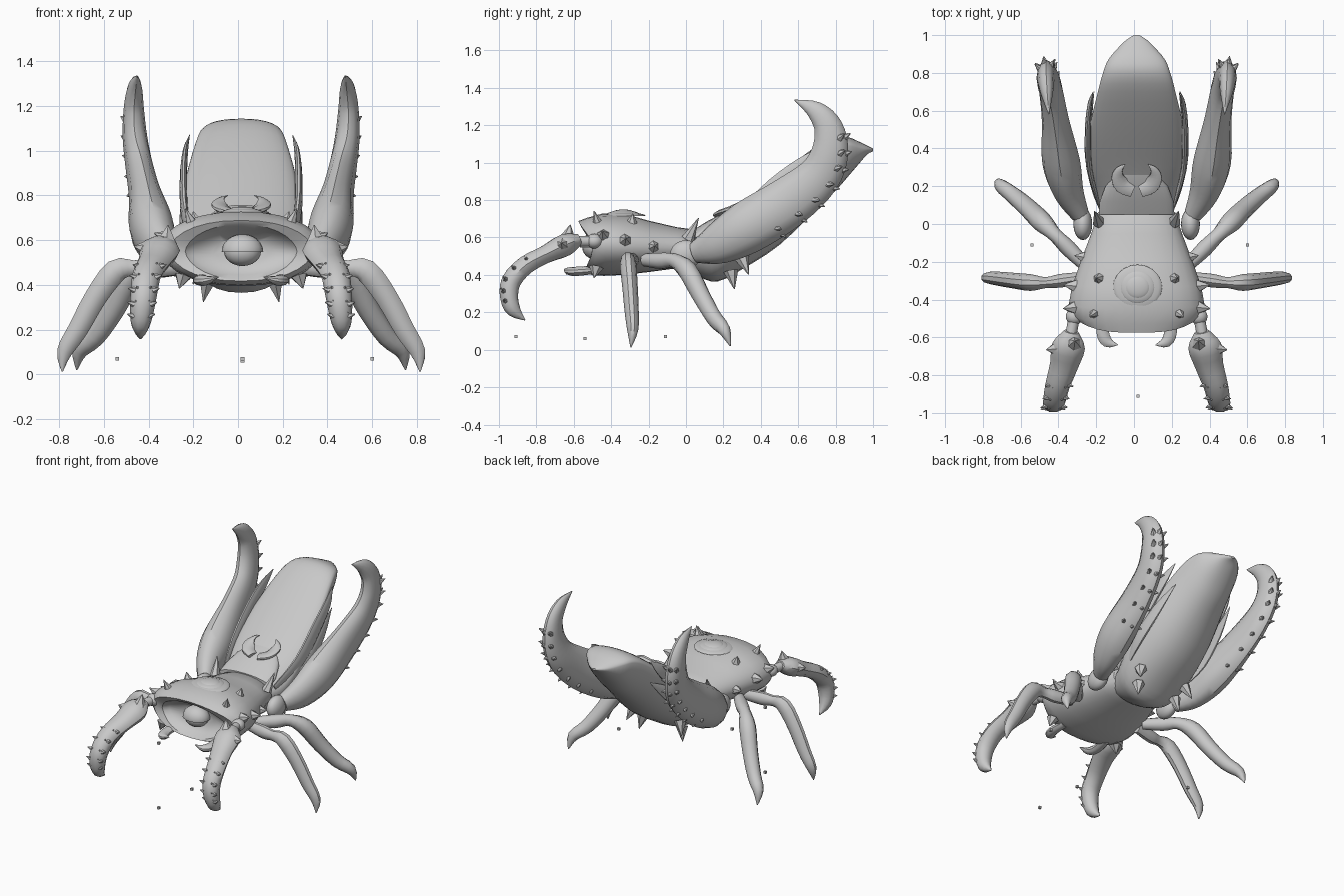
import bpy, bmesh, math
from mathutils import Vector

if "Cube" in bpy.data.objects:
    bpy.data.objects.remove(bpy.data.objects["Cube"])

CX = 0.014  # symmetry plane
grey = bpy.data.materials.new("shell grey")
grey.diffuse_color = (0.58, 0.58, 0.58, 1)
grey.use_nodes = True
grey.node_tree.nodes["Principled BSDF"].inputs["Base Color"].default_value = grey.diffuse_color


def finish(name, bm, angle=40):
    bmesh.ops.recalc_face_normals(bm, faces=bm.faces)
    me = bpy.data.meshes.new(name)
    bm.to_mesh(me)
    bm.free()
    me.materials.append(grey)
    ob = bpy.data.objects.new(name, me)
    bpy.context.collection.objects.link(ob)
    bpy.ops.object.select_all(action='DESELECT')
    ob.select_set(True)
    bpy.context.view_layer.objects.active = ob
    bpy.ops.object.shade_smooth_by_angle(angle=math.radians(angle))
    return ob


def skin(bm, rings):
    """Join rings of points into a closed skin."""
    rows = [[bm.verts.new(p) for p in r] for r in rings]
    n = len(rows[0])
    for a, b in zip(rows, rows[1:]):
        for i in range(n):
            j = (i + 1) % n
            bm.faces.new((a[i], a[j], b[j], b[i]))
    bm.faces.new(rows[0][::-1])
    bm.faces.new(rows[-1])


def spline(pts, steps):
    """Catmull-Rom through points of any dimension."""
    out = []
    for i in range(len(pts) - 1):
        p0, p1, p2 = pts[max(i - 1, 0)], pts[i], pts[i + 1]
        p3 = pts[min(i + 2, len(pts) - 1)]
        for k in range(steps):
            t = k / steps
            out.append([0.5 * (2 * b + (c - a) * t + (2 * a - 5 * b + 4 * c - d) * t * t
                               + (3 * b - a - 3 * c + d) * t ** 3)
                        for a, b, c, d in zip(p0, p1, p2, p3)])
    return out + [list(pts[-1])]


def tube(bm, pts, s=1, ref=(1, 0, 0), flat=1.0, steps=3, sides=10):
    """Tapered limb; points are (x, y, z, radius[, radius along ref])."""
    pts = spline(pts, steps)
    rings, ref = [], Vector(ref)
    for i, p in enumerate(pts):
        a, b = pts[max(i - 1, 0)], pts[min(i + 1, len(pts) - 1)]
        t = (Vector(b[:3]) - Vector(a[:3])).normalized()
        u = (ref - ref.dot(t) * t).normalized()
        v = t.cross(u)
        r = max(p[3], 0.002)
        ru = max(p[4], 0.002) if len(p) > 4 else r * flat
        ring = []
        for k in range(sides):
            w = 2 * math.pi * k / sides
            q = Vector(p[:3]) + u * (ru * math.cos(w)) + v * (r * math.sin(w))
            ring.append((CX + s * q.x, q.y, q.z))
        rings.append(ring)
    skin(bm, rings)


def spike(bm, base, d, length, r, s=1):
    b, d = Vector(base), Vector(d).normalized()
    e = b + d * length
    ref = (0, 0, 1) if abs(d.z) < 0.7 else (0, 1, 0)
    tube(bm, [(*b, r), (*e, 0.001)], s, ref, 1, 1, 6)


def ball(bm, c, size, s=1):
    res = bmesh.ops.create_uvsphere(bm, u_segments=20, v_segments=12, radius=1)
    for v in res['verts']:
        v.co = (CX + s * c[0] + v.co.x * size[0], c[1] + v.co.y * size[1], c[2] + v.co.z * size[2])


def dome(bm, c, size, cut=0.0):
    """Upper part of an ellipsoid, cut off flat."""
    tmp = bmesh.ops.create_uvsphere(bm, u_segments=20, v_segments=12, radius=1)['verts']
    geom = tmp + list({e for v in tmp for e in v.link_edges}) + list({f for v in tmp for f in v.link_faces})
    res = bmesh.ops.bisect_plane(bm, geom=geom, plane_co=(0, 0, cut), plane_no=(0, 0, 1), clear_inner=True)
    for v in {v for v in res['geom'] if isinstance(v, bmesh.types.BMVert) and v.is_valid}:
        v.co = (CX + c[0] + v.co.x * size[0], c[1] + v.co.y * size[1], c[2] + v.co.z * size[2])


def body_ring(y, zc, hw, top, bot, point=1.0, sweep=0.0, n=28):
    ring = []
    for k in range(n):
        w = 2 * math.pi * k / n
        c, q = math.cos(w), math.sin(w)
        h = (top - zc) if q > 0 else (zc - bot)
        ring.append((CX + hw * math.copysign(abs(c) ** 0.9, c),
                     y + sweep * abs(c) ** 3 + sweep * 0.5 * max(-q, 0),
                     zc + h * math.copysign(abs(q) ** point, q)))
    return ring


# Head shell with a hollow face
bm = bmesh.new()
skin(bm, [body_ring(*r) for r in [
    (0.08, .54, .17, .625, .46), (0.06, .54, .205, .64, .45),
    (-.05, .545, .24, .655, .435), (-.2, .55, .297, .69, .415),
    (-.33, .555, .342, .727, .40), (-.45, .565, .36, .727, .395, 1, .02),
    (-.53, .565, .35, .705, .40, 1, .05), (-.575, .555, .32, .688, .417, 1.05, .07),
    (-.565, .55, .25, .67, .425, 1.2, .06), (-.505, .55, .215, .645, .445, 1.15, .03),
    (-.46, .55, .125, .605, .49)]])
# Ridge spikes around the shell
for s in (1, -1):
    for base, d, l, r in [((.22, -.47, .67), (.4, -.3, 1), .08, .03),
                          ((.20, -.29, .68), (.3, .1, 1), .05, .03),
                          ((.31, -.33, .58), (1, .1, .2), .08, .045),
                          ((.31, -.44, .60), (1, -.1, .4), .085, .05),
                          ((.26, -.18, .55), (1, .2, .1), .07, .045),
                          ((.20, .01, .59), (.2, .5, 1), .13, .035),
                          ((.26, -.48, .44), (.3, -.2, -1), .06, .04)]:
        spike(bm, base, d, l, r, s)
finish("head_shell", bm)

# Eye with a heavy upper lid
bm = bmesh.new()
ball(bm, (.006, -.49, .55), (.083, .065, .066))
finish("eye", bm)
bm = bmesh.new()
dome(bm, (.006, -.49, .55), (.093, .078, .076), -.05)
finish("eyelid", bm)

# Stepped dome on the crown
bm = bmesh.new()
for rx, ry, z, h in [(.13, .12, .715, .020), (.095, .09, .722, .022), (.07, .065, .728, .022)]:
    dome(bm, (.005, -.335, z), (rx, ry, h))
finish("crown_dome", bm)

# Raised abdomen
bm = bmesh.new()
prof = [(.0, .52, .17, .60, .43), (.08, .53, .20, .635, .385), (.17, .56, .235, .685, .365),
        (.3, .68, .262, .78, .43), (.5, .86, .25, .94, .56), (.7, 1.03, .205, 1.09, .755),
        (.8, 1.085, .178, 1.14, .85), (.87, 1.09, .15, 1.135, .93),
        (.93, 1.075, .10, 1.11, 1.0), (.97, 1.07, .06, 1.09, 1.045), (1.0, 1.07, .015, 1.075, 1.06)]
skin(bm, [body_ring(*p, 1, 0) for p in spline(prof, 3)])
for s in (1, -1):
    # overlapping side scales
    tube(bm, [(.20, .10, .58, .02), (.25, .3, .70, .055), (.258, .48, .87, .055),
              (.25, .62, .99, .04), (.23, .70, 1.07, .003)], s, flat=.3)
    tube(bm, [(.235, .25, .56, .02), (.26, .38, .66, .05), (.25, .55, .80, .045),
              (.225, .70, .92, .003)], s, flat=.3)
    # belly spikes
    for base, d in [((.15, .24, .42), (.2, .2, -1)), ((.18, .3, .49), (.4, .4, -1))]:
        spike(bm, base, d, .10, .04, s)
finish("abdomen", bm)

# Neck plate with a pair of curved prongs
bm = bmesh.new()
skin(bm, [body_ring(*r) for r in [
    (.05, .60, .20, .648, .58), (.12, .635, .195, .69, .61),
    (.2, .685, .165, .733, .665), (.26, .725, .11, .757, .71)]])
for s in (1, -1):
    tube(bm, [(.02, .18, .72, .04), (.075, .205, .735, .045), (.10, .25, .76, .035),
              (.09, .29, .785, .018), (.06, .315, .80, .002)], s, ref=(0, 0, 1), flat=.4)
finish("neck_plate", bm)

rear_arm = [(.30, .05, .52, .06, .05), (.36, .17, .565, .11, .08), (.40, .33, .655, .14, .10),
            (.43, .55, .79, .135, .072), (.455, .71, .925, .115, .062),
            (.475, .77, 1.06, .098, .055), (.48, .76, 1.19, .077, .045),
            (.475, .69, 1.28, .05, .032), (.465, .58, 1.335, .002, .002)]
front_arm = [(.345, -.57, .59, .03, .04), (.36, -.645, .56, .062, .088),
             (.385, -.75, .51, .05, .075), (.42, -.86, .45, .052, .065),
             (.435, -.935, .365, .055, .06), (.445, -.945, .275, .05, .052),
             (.45, -.92, .21, .04, .038), (.45, -.86, .158, .002, .002)]
mid_leg = [(.27, -.28, .48, .035), (.4, -.30, .475, .045), (.48, -.31, .475, .036),
           (.56, -.31, .462, .055), (.65, -.30, .345, .052), (.73, -.29, .2, .047),
           (.79, -.285, .1, .036), (.80, -.295, .012, .003)]
back_leg = [(.27, -.22, .48, .035), (.36, -.13, .475, .045), (.43, -.06, .475, .04),
            (.50, .01, .42, .056), (.57, .08, .29, .052), (.65, .15, .17, .046),
            (.72, .205, .105, .036), (.735, .237, .02, .003)]

for s, side in ((1, "right"), (-1, "left")):
    # Raised rear arm with rows of thorns down its back
    bm = bmesh.new()
    tube(bm, rear_arm, s, steps=4, sides=12)
    ball(bm, (.285, 0, .51), (.05, .085, .075), s)
    path = spline(rear_arm, 4)
    for i in range(10, 23, 2):
        x, y, z, r, rx = path[i]
        a, b = path[i - 1], path[i + 1]
        t = Vector((0, b[1] - a[1], b[2] - a[2])).normalized()
        back = Vector((0, t.z, -t.y))
        for out in (1.1, .2, -.6):
            d = (back + Vector((out, 0, 0))).normalized()
            c = Vector((x + d.x * rx * .8, y + d.y * r * .8, z + d.z * r * .8))
            spike(bm, c, d + t * .5, .045, .022, s)
    finish(side + "_rear_arm", bm)

    # Curled front arm with a shoulder ball, elbow horn and thorns
    bm = bmesh.new()
    tube(bm, front_arm, s)
    ball(bm, (.33, -.49, .58), (.045, .045, .04), s)
    tube(bm, [(.33, -.49, .58, .03), (.35, -.6, .58, .03)], s, steps=1)
    spike(bm, (.335, -.635, .585), (-.1, .2, 1), .085, .05, s)
    spike(bm, (.42, -.66, .56), (1, -.1, .2), .06, .045, s)
    path = spline(front_arm, 3)
    for i in range(8, 17, 2):
        x, y, z, r, rx = path[i]
        for dx in (-1, -.35, .35, 1):
            spike(bm, (x + dx * rx * .7, y - r * .5, z + r * .2), (dx, -.3, .3), .03, .016, s)
    finish(side + "_front_arm", bm)

    # Walking legs
    for name, pts, flat in (("_middle_leg", mid_leg, .8), ("_back_leg", back_leg, .95)):
        bm = bmesh.new()
        tube(bm, pts, s, ref=(0, 1, 0), flat=flat)
        finish(side + name, bm)

    # Hooked jaw
    bm = bmesh.new()
    tube(bm, [(.17, -.47, .43, .03), (.18, -.57, .42, .035), (.155, -.625, .42, .03),
              (.10, -.64, .435, .002)], s, ref=(0, 0, 1), flat=.7)
    finish(side + "_jaw", bm)

# Small floating blocks near the ground
bm = bmesh.new()
for c in [(.02, -.91, .07), (.02, -.54, .06), (-.54, -.11, .07), (.6, -.11, .07)]:
    res = bmesh.ops.create_cube(bm, size=.016)
    bmesh.ops.translate(bm, verts=res['verts'], vec=c)
finish("ground_markers", bm)
